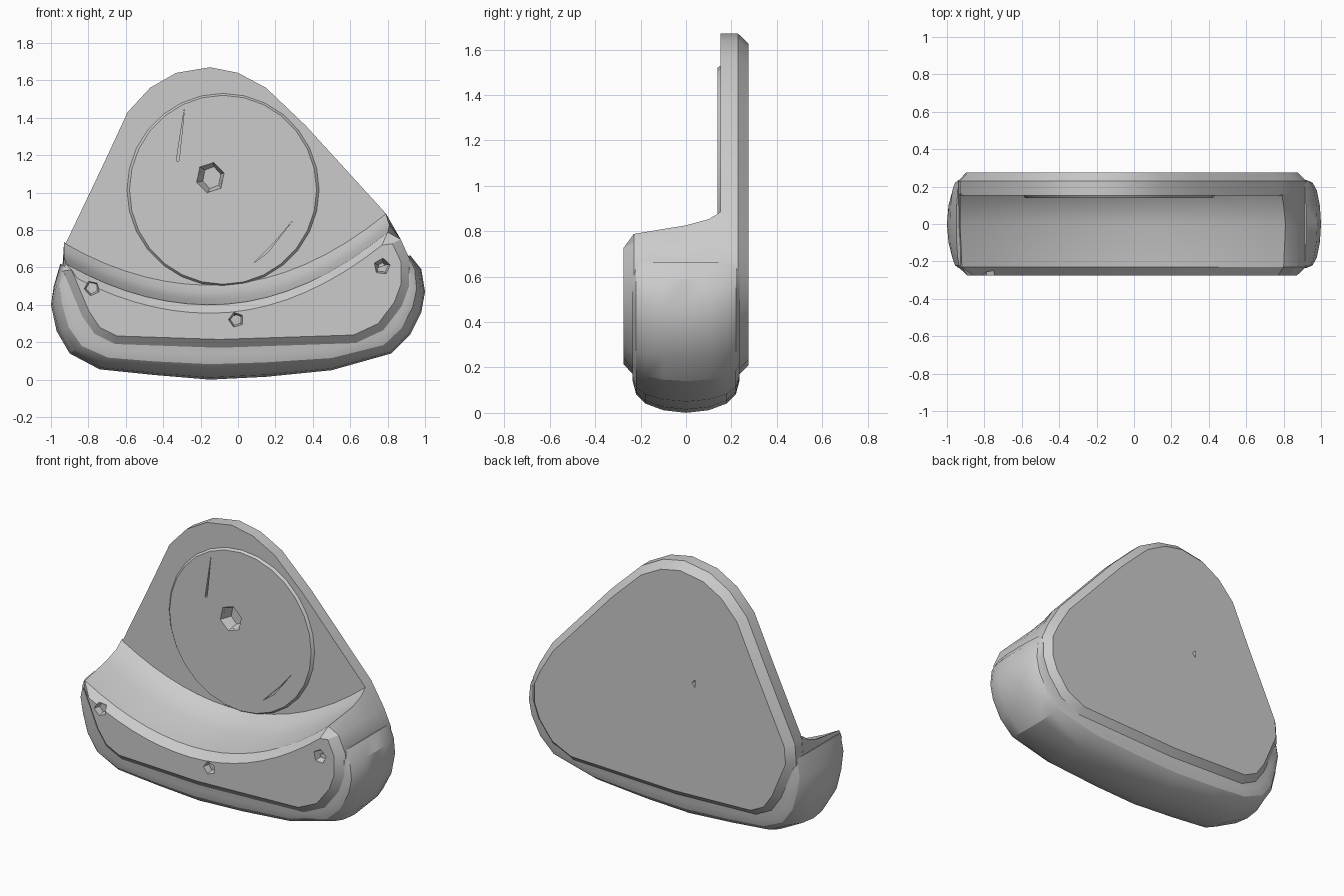
import bpy, bmesh, math
from mathutils import Vector, Matrix

if "Cube" in bpy.data.objects:
    bpy.data.objects.remove(bpy.data.objects["Cube"])

grey = bpy.data.materials.new("plain grey")
grey.use_nodes = True
GREY = (0.6, 0.6, 0.6, 1)
grey.diffuse_color = GREY
grey.node_tree.nodes["Principled BSDF"].inputs["Base Color"].default_value = GREY


def loft(name, rings):
    """Skin closed outlines, each given as (y, [(x, z), ...]), and cap both ends."""
    bm = bmesh.new()
    loops = [[bm.verts.new((x, y, z)) for x, z in pts] for y, pts in rings]
    n = len(loops[0])
    for a, b in zip(loops, loops[1:]):
        for i in range(n):
            j = (i + 1) % n
            bm.faces.new((a[i], a[j], b[j], b[i]))
    bm.faces.new(loops[0])
    bm.faces.new(loops[-1])
    bmesh.ops.recalc_face_normals(bm, faces=bm.faces)
    mesh = bpy.data.meshes.new(name)
    bm.to_mesh(mesh)
    bm.free()
    ob = bpy.data.objects.new(name, mesh)
    bpy.context.collection.objects.link(ob)
    mesh.materials.append(grey)
    return ob


def select(ob):
    bpy.ops.object.select_all(action='DESELECT')
    ob.select_set(True)
    bpy.context.view_layer.objects.active = ob


def cut(ob, rings):
    """Carve a lofted shape out of a part."""
    cutter = loft("cutter", rings)
    cutter.hide_render = True
    select(ob)
    mod = ob.modifiers.new("cut", 'BOOLEAN')
    mod.operation = 'DIFFERENCE'
    mod.object = cutter
    bpy.ops.object.modifier_apply(modifier=mod.name)
    bpy.data.objects.remove(cutter)


def inset(pts, d):
    """Offset a counter-clockwise outline inward by d."""
    out = []
    for i, p in enumerate(pts):
        p, a, b = Vector(p), Vector(pts[i - 1]), Vector(pts[(i + 1) % len(pts)])
        u, v = (p - a).normalized(), (b - p).normalized()
        m = (Vector((-u.y, u.x)) + Vector((-v.y, v.x))).normalized()
        out.append(tuple(p + m * d))
    return out


def ngon(cx, cz, rx, rz, n, turn=0.0):
    return [(cx + rx * math.cos(turn + math.tau * i / n),
             cz + rz * math.sin(turn + math.tau * i / n)) for i in range(n)]


def sag(x0, x1, lift, n=17):
    """Sagging arc shared by the lip and the fillet, running from x0 to x1."""
    pts = []
    for i in range(n):
        x = x0 + (x1 - x0) * i / (n - 1)
        pts.append((x, 0.43 + lift + (0.37 if x < -0.15 else 0.43) * (x + 0.15) ** 2))
    return pts


# Lower edge, left to right as seen from the front
base = [(-0.94, 0.58), (-0.84, 0.34), (-0.77, 0.24), (-0.66, 0.185), (-0.1, 0.165),
        (0.63, 0.19), (0.78, 0.26), (0.88, 0.39), (0.92, 0.5), (0.92, 0.64), (0.87, 0.75)]

# Back plate, chamfered on its rear edge
crown = [(0.78, 0.9), (0.36, 1.36), (0.15, 1.56), (0, 1.64), (-0.15, 1.67), (-0.33, 1.64),
         (-0.47, 1.56), (-0.59, 1.43), (-0.72, 1.15), (-0.93, 0.71)]
outline = base + crown
plate = loft("back_plate", [(0.153, outline), (0.23, outline), (0.276, inset(outline, 0.045))])
cut(plate, [(0.25, ngon(-0.25, 0.93, 0.015, 0.03, 3)), (0.3, ngon(-0.25, 0.93, 0.015, 0.03, 3))])

# Raised round pad on the plate, with an angular centre hole and shallow slits
pad = loft("round_pad", [(0.16, ngon(-0.08, 1.015, 0.52, 0.52, 28)),
                         (0.138, ngon(-0.08, 1.015, 0.5, 0.505, 28))])
hole = ngon(-0.15, 1.08, 0.085, 0.09, 6, 0.3)
small_hole = ngon(-0.14, 1.08, 0.05, 0.06, 6, 0.3)
for part in (pad, plate):
    cut(part, [(0.12, hole), (0.2, small_hole)])
for slit in ([(-0.33, 1.17), (-0.315, 1.17), (-0.285, 1.46)],
             [(0.08, 0.62), (0.16, 0.68), (0.3, 0.86), (0.2, 0.74)]):
    cut(pad, [(0.12, slit), (0.154, slit)])

# Front lip with a sagging top; it climbs in a fillet to meet the plate
def lip_ring(low, x0, x1, lift):
    return low + sag(x0, x1, lift)[::-1]

low_in = inset(outline, 0.05)[:len(base)]
lip = loft("front_lip", [
    (-0.275, lip_ring(low_in, -0.86, 0.77, -0.075)),
    (-0.23, lip_ring(base, -0.92, 0.8, -0.03)),
    (0.0, lip_ring(base, -0.93, 0.81, 0.0)),
    (0.1, lip_ring(base, -0.93, 0.8, 0.035)),
    (0.16, lip_ring(base, -0.93, 0.79, 0.08))])

# Sockets in the lip
for x, z, r, turn in ((-0.78, 0.49, 0.05, 0.75), (-0.01, 0.32, 0.048, 0.6), (0.77, 0.605, 0.052, 0.2)):
    cut(lip, [(-0.3, ngon(x, z, r, r, 5, turn)), (-0.19, ngon(x, z, r * 0.4, r * 0.4, 5, turn))])

# Rounded bumper wrapping the underside and both ends
outer = [(-0.95, 0.62), (-0.985, 0.5), (-1, 0.4), (-0.97, 0.26), (-0.9, 0.14), (-0.74, 0.055),
         (-0.45, 0.025), (-0.15, 0.0), (0.15, 0.015), (0.5, 0.05), (0.82, 0.14), (0.92, 0.24),
         (0.98, 0.36), (1, 0.47), (0.98, 0.59), (0.92, 0.665)]
inner = [(-0.92, 0.6), (-0.93, 0.5), (-0.88, 0.4), (-0.84, 0.3), (-0.77, 0.22), (-0.65, 0.18),
         (-0.45, 0.17), (-0.15, 0.165), (0.15, 0.17), (0.5, 0.18), (0.74, 0.23), (0.83, 0.31),
         (0.89, 0.42), (0.91, 0.5), (0.91, 0.58), (0.9, 0.65)]
closing = [(0.75, 0.6), (0.4, 0.42), (-0.15, 0.32), (-0.6, 0.42)]


def bumper_ring(t):
    return [tuple(Vector(a).lerp(Vector(b), t)) for a, b in zip(outer, inner)] + closing


profile = [(0.235, 0.85), (0.22, 0.5), (0.18, 0.25), (0.1, 0.07)]
rings = [(-y, bumper_ring(t)) for y, t in profile] + [(0, bumper_ring(0))]
rings += [(y, bumper_ring(t)) for y, t in reversed(profile)]
bumper = loft("bumper_band", rings)

for ob in (plate, pad, lip, bumper):
    select(ob)
    bpy.ops.object.shade_smooth_by_angle(angle=math.radians(28))
